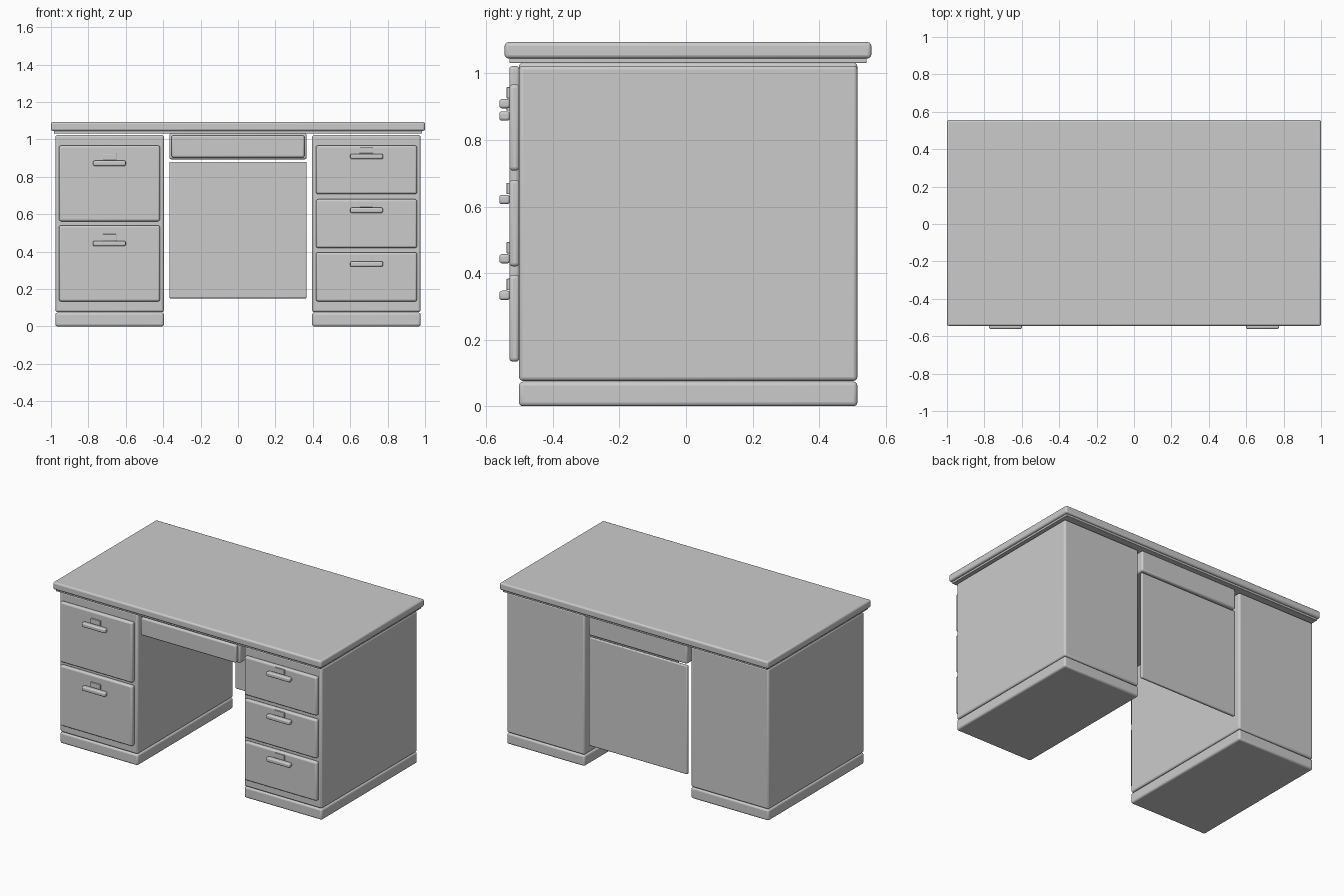
import bpy

if "Cube" in bpy.data.objects:
    bpy.data.objects.remove(bpy.data.objects["Cube"])

grey = bpy.data.materials.new("grey")
grey.diffuse_color = (0.6, 0.6, 0.6, 1)
grey.use_nodes = True
grey.node_tree.nodes["Principled BSDF"].inputs["Base Color"].default_value = grey.diffuse_color


def box(name, x, y, z, bevel=0.01):
    """Rounded box from (min, max) ranges."""
    bpy.ops.mesh.primitive_cube_add(size=1, location=[(a + b) / 2 for a, b in (x, y, z)])
    o = bpy.context.object
    o.name = name
    o.scale = [b - a for a, b in (x, y, z)]
    bpy.ops.object.transform_apply(location=False, rotation=False, scale=True)
    o.data.materials.append(grey)
    m = o.modifiers.new("round", 'BEVEL')
    m.width = bevel
    m.segments = 3
    bpy.ops.object.shade_smooth_by_angle(angle=0.6)
    return o


# Desk top and the thin step beneath it
box("desk_top", (-1, 1), (-0.545, 0.557), (1.045, 1.094), 0.011)
box("top_step", (-0.985, 0.985), (-0.531, 0.543), (1.031, 1.046), 0.003)

# Pedestals with drawers: left has two, right has three
drawers = {
    -1: [(0.562, 0.967, 0.872), (0.134, 0.54, 0.443)],
    1: [(0.708, 0.967, 0.909), (0.42, 0.68, 0.621), (0.134, 0.395, 0.333)],
}
for s, rows in drawers.items():
    side = "left" if s < 0 else "right"

    def span(a, b):
        return tuple(sorted((s * a, s * b)))

    box(side + "_plinth", span(0.396, 0.976), (-0.502, 0.515), (0, 0.074), 0.012)
    box(side + "_pedestal", span(0.396, 0.976), (-0.502, 0.515), (0.076, 1.023), 0.012)
    for i, (lo, hi, h) in enumerate(rows):
        n = f"{side}_drawer_{i + 1}"
        box(n + "_front", span(0.417, 0.957), (-0.531, -0.5), (lo, hi), 0.011)
        box(n + "_handle", span(0.6, 0.775), (-0.561, -0.529), (h - 0.014, h + 0.014), 0.008)
        box(n + "_label_plate", span(0.65, 0.722), (-0.539, -0.529), (h + 0.016, h + 0.05), 0.002)

# Centre drawer and the back panel of the knee space
box("centre_drawer_box", (-0.367, 0.367), (-0.502, 0.515), (0.893, 1.032), 0.011)
box("centre_drawer_front", (-0.355, 0.355), (-0.531, -0.5), (0.903, 1.022), 0.01)
box("back_panel", (-0.367, 0.367), (0.493, 0.513), (0.15, 0.88), 0.006)
